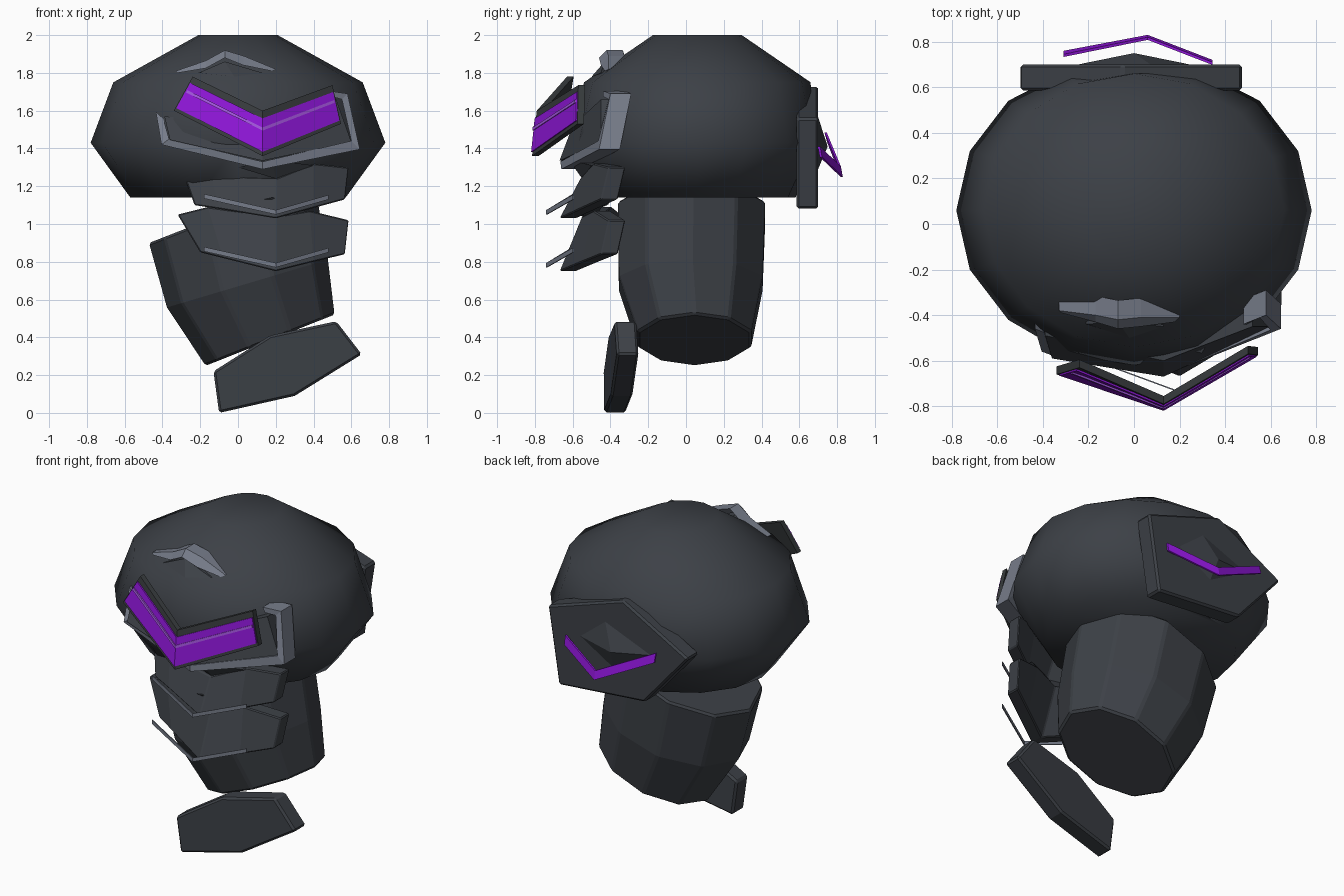
import bpy, bmesh, math
from mathutils import Vector

if "Cube" in bpy.data.objects:
    bpy.data.objects.remove(bpy.data.objects["Cube"])


def material(name, rgb):
    m = bpy.data.materials.new(name)
    m.diffuse_color = (*rgb, 1)
    m.use_nodes = True
    m.node_tree.nodes["Principled BSDF"].inputs["Base Color"].default_value = m.diffuse_color
    return m


DARK = material("charcoal", (0.046, 0.052, 0.062))
FRAME = material("dark_grey", (0.038, 0.043, 0.046))
SILVER = material("steel_grey", (0.18, 0.20, 0.25))
PURPLE = material("purple", (0.27, 0.008, 0.68))
LILAC = material("lilac", (0.36, 0.09, 0.72))


def finish(name, bm, mat, bevel=0, smooth=None):
    bmesh.ops.recalc_face_normals(bm, faces=bm.faces)
    me = bpy.data.meshes.new(name)
    bm.to_mesh(me)
    bm.free()
    me.materials.append(mat)
    ob = bpy.data.objects.new(name, me)
    bpy.context.collection.objects.link(ob)
    if bevel:
        b = ob.modifiers.new("bevel", 'BEVEL')
        b.width, b.segments = bevel, 1
        b.limit_method, b.angle_limit = 'ANGLE', math.radians(20)
    if smooth:
        bpy.ops.object.select_all(action='DESELECT')
        ob.select_set(True)
        bpy.context.view_layer.objects.active = ob
        bpy.ops.object.shade_smooth_by_angle(angle=math.radians(smooth))
    return ob


def solid(name, polys, depth, mat, bevel=0):
    """Front polygons thickened along a depth vector."""
    bm = bmesh.new()
    for p in polys:
        bm.faces.new([bm.verts.new(v) for v in p])
    bmesh.ops.remove_doubles(bm, verts=bm.verts, dist=0.0005)
    ext = bmesh.ops.extrude_face_region(bm, geom=bm.faces[:], use_keep_orig=True)
    moved = [g for g in ext["geom"] if isinstance(g, bmesh.types.BMVert)]
    bmesh.ops.translate(bm, verts=moved, vec=depth)
    return finish(name, bm, mat, bevel)


def strip(name, top, bot, depth, mat, bevel=0):
    """Folded band between two paths."""
    polys = [(top[i], top[i + 1], bot[i + 1], bot[i]) for i in range(len(top) - 1)]
    return solid(name, polys, depth, mat, bevel)


def band(top, bot, a, b, inset, forward):
    """Sub-band between height fractions a and b, pulled in at its ends."""
    def line(f):
        p = [Vector(t).lerp(Vector(u), f) for t, u in zip(top, bot)]
        q = [p[0].lerp(p[1], inset), p[1], p[2].lerp(p[1], inset)]
        return [v + Vector((0, forward, 0)) for v in q]
    return line(a), line(b)


def loft(name, rings, sides, mat, smooth=None, bevel=0):
    """Closed stack of elliptical rings: centre, across vector, half depth."""
    bm = bmesh.new()
    loops = []
    for c, u, ry in rings:
        c, u = Vector(c), Vector(u)
        loop = []
        for i in range(sides):
            t = 2 * math.pi * i / sides
            loop.append(bm.verts.new(c + u * math.cos(t) + Vector((0, ry * math.sin(t), 0))))
        loops.append(loop)
    for a, b in zip(loops, loops[1:]):
        for i in range(sides):
            j = (i + 1) % sides
            bm.faces.new((a[i], a[j], b[j], b[i]))
    bm.faces.new(loops[0])
    bm.faces.new(loops[-1])
    return finish(name, bm, mat, bevel, smooth)


# Domed head, slightly flattened at the back
dome = loft("head_dome",
            [((0, 0.06, z), (rx, 0, 0), ry) for z, rx, ry in
             ((1.14, 0.57, 0.52), (1.43, 0.78, 0.68), (1.75, 0.66, 0.60), (2.0, 0.21, 0.235))],
            16, DARK, 60)
for v in dome.data.vertices:
    v.co.y = min(v.co.y, 0.67)

# Tilted faceted neck
loft("neck",
     [((0.17, 0.045, 0.385), (0.345, 0, 0.137), 0.315),
      ((0.05, 0.025, 0.685), (0.43, 0, 0.128), 0.40),
      ((-0.035, 0.03, 1.07), (0.44, 0, 0.172), 0.41)],
     10, DARK, bevel=0.012)

# Loose plate at the base of the neck
neck_outline = ((-0.10, 0.0), (-0.13, 0.22), (0.17, 0.41), (0.52, 0.485), (0.655, 0.31), (0.30, 0.09))
solid("neck_plate", [[(x, -0.425 + 0.09 * x, z) for x, z in neck_outline]],
      (0, 0.115, 0), DARK, 0.012)

# Two folded jaw plates with a lip and a thin bright trim line each
jaws = {
    "upper": ([(-0.28, -0.44, 1.24), (-0.14, -0.48, 1.25), (0.2, -0.56, 1.24),
               (0.40, -0.49, 1.32), (0.585, -0.41, 1.30)],
              [(-0.23, -0.50, 1.10), (-0.10, -0.55, 1.08), (0.2, -0.67, 1.03),
               (0.40, -0.55, 1.085), (0.565, -0.45, 1.13)], 1.06),
    "lower": ([(-0.32, -0.43, 1.05), (-0.16, -0.48, 1.09), (0.2, -0.55, 1.04),
               (0.38, -0.49, 1.07), (0.585, -0.41, 1.02)],
              [(-0.20, -0.50, 0.85), (-0.08, -0.55, 0.82), (0.2, -0.67, 0.75),
               (0.40, -0.55, 0.80), (0.565, -0.45, 0.84)], 0.78),
}
for key, (top, bot, z) in jaws.items():
    strip(key + "_jaw", top, bot, (0, 0.09, 0), DARK, 0.006)
    zt = top[2][2]
    solid(key + "_jaw_lip",
          [[(0.0, -0.55, zt + 0.06), (0.18, -0.62, zt + 0.10), (0.2, -0.55, zt)],
           [(0.18, -0.62, zt + 0.10), (0.4, -0.50, zt + 0.07), (0.2, -0.55, zt)]],
          (0, 0.07, 0), DARK)
    path = [(-0.18, -0.60, z + 0.085), (0.2, -0.74, z), (0.48, -0.60, z + 0.08)]
    strip(key + "_jaw_trim", [(x, y, h + 0.014) for x, y, h in path],
          [(x, y, h - 0.010) for x, y, h in path], (0, 0.006, 0), SILVER)

# Face plate and the thin grey bracket around it
strip("face_plate",
      [(-0.39, -0.49, 1.57), (0.13, -0.60, 1.52), (0.52, -0.45, 1.66)],
      [(-0.36, -0.59, 1.445), (0.13, -0.67, 1.335), (0.60, -0.45, 1.435)],
      (0, 0.14, 0), DARK)
strip("face_bracket",
      [(-0.395, -0.475, 1.555), (-0.365, -0.575, 1.45), (0.13, -0.665, 1.33),
       (0.60, -0.465, 1.44), (0.55, -0.41, 1.66), (0.495, -0.44, 1.675)],
      [(-0.435, -0.46, 1.595), (-0.405, -0.56, 1.42), (0.13, -0.66, 1.29),
       (0.645, -0.46, 1.395), (0.58, -0.40, 1.69), (0.48, -0.44, 1.705)],
      (0, 0.11, 0), SILVER)

# Floating chevron visor: frame, glowing band, highlight line
vt = [(-0.24, -0.63, 1.78), (0.13, -0.79, 1.60), (0.50, -0.57, 1.735)]
vb = [(-0.34, -0.66, 1.60), (0.13, -0.815, 1.36), (0.545, -0.575, 1.53)]
strip("visor_frame", vt, vb, (0, 0.035, 0), FRAME)
strip("visor_glow", *band(vt, vb, 0.17, 0.91, 0.01, -0.007), (0, 0.009, 0), PURPLE)
strip("visor_line", *band(vt, vb, 0.37, 0.44, 0.02, -0.013), (0, 0.009, 0), LILAC)

# Brow chevron with a dark underside plate
strip("brow",
      [(-0.33, -0.38, 1.81), (-0.17, -0.40, 1.865), (-0.07, -0.42, 1.92),
       (0.03, -0.41, 1.89), (0.20, -0.41, 1.82)],
      [(-0.32, -0.39, 1.80), (-0.17, -0.43, 1.825), (-0.07, -0.46, 1.88),
       (0.03, -0.45, 1.84), (0.18, -0.43, 1.81)],
      (0, 0.085, 0), SILVER)
solid("brow_underside",
      [[(-0.21, -0.44, 1.80), (-0.07, -0.43, 1.86), (-0.02, -0.50, 1.78)],
       [(-0.07, -0.43, 1.86), (0.13, -0.45, 1.80), (-0.02, -0.50, 1.78)]],
      (0, 0.06, 0), DARK)

# Five-sided back plate with a diamond stud
outline = ((0.475, 1.56), (-0.05, 1.73), (-0.505, 1.48), (-0.20, 1.13), (0.40, 1.08))
solid("back_plate", [[(x, 0.70, z) for x, z in outline]], (0, -0.115, 0), DARK, 0.012)
ring = [(0.27, 0.695, 1.43), (0.08, 0.695, 1.58), (-0.27, 0.695, 1.44), (0.02, 0.695, 1.28)]
bm = bmesh.new()
tip = bm.verts.new((0.0, 0.75, 1.41))
base = [bm.verts.new(p) for p in ring]
bm.faces.new(base)
for i in range(4):
    bm.faces.new((base[i], base[(i + 1) % 4], tip))
finish("back_stud", bm, DARK)

# Floating purple chevron behind the back plate
strip("back_chevron",
      [(0.345, 0.71, 1.41), (0.06, 0.82, 1.305), (-0.31, 0.745, 1.485)],
      [(0.345, 0.72, 1.355), (0.06, 0.83, 1.25), (-0.31, 0.76, 1.43)],
      (0, -0.012, 0), PURPLE)
